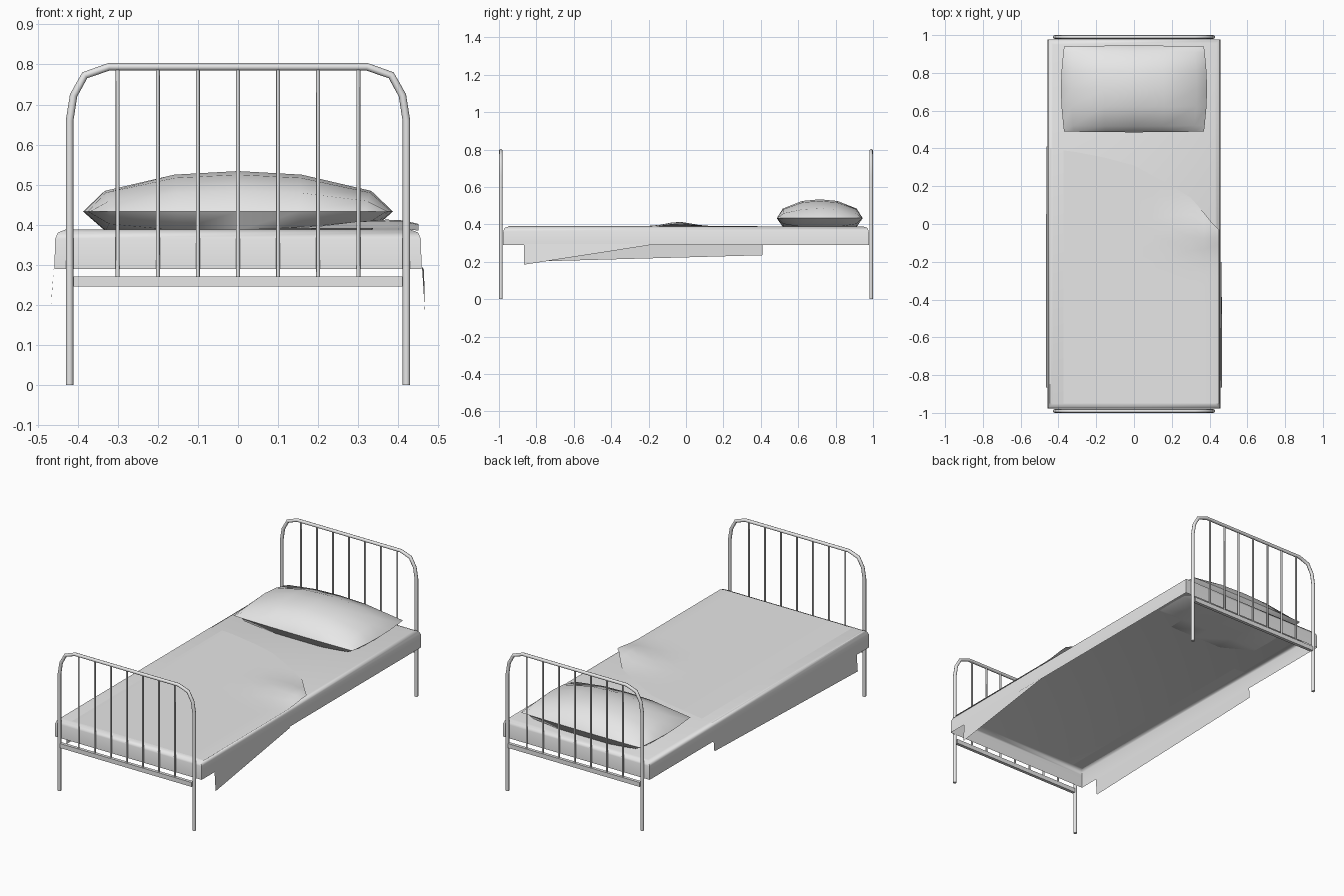
import bpy, bmesh, math
from mathutils import Vector

cube = bpy.data.objects.get("Cube")
if cube:
    bpy.data.objects.remove(cube, do_unlink=True)

grey = bpy.data.materials.new("plain_grey")
grey.use_nodes = True
grey.diffuse_color = (0.8, 0.8, 0.8, 1)
grey.node_tree.nodes["Principled BSDF"].inputs["Base Color"].default_value = (0.8, 0.8, 0.8, 1)


def finish(name, bm, angle=40):
    """Turn a bmesh into a shaded object."""
    mesh = bpy.data.meshes.new(name)
    bm.to_mesh(mesh)
    bm.free()
    mesh.materials.append(grey)
    obj = bpy.data.objects.new(name, mesh)
    bpy.context.collection.objects.link(obj)
    bpy.ops.object.select_all(action='DESELECT')
    obj.select_set(True)
    bpy.context.view_layer.objects.active = obj
    bpy.ops.object.shade_smooth_by_angle(angle=math.radians(angle))
    return obj


def tube(name, points, radius):
    """Eight-sided tube along a polyline."""
    curve = bpy.data.curves.new(name, 'CURVE')
    curve.dimensions = '3D'
    curve.bevel_depth = radius
    curve.bevel_resolution = 2
    curve.use_fill_caps = True
    spline = curve.splines.new('POLY')
    spline.points.add(len(points) - 1)
    for p, co in zip(spline.points, points):
        p.co = (*co, 1)
    curve.materials.append(grey)
    obj = bpy.data.objects.new(name, curve)
    bpy.context.collection.objects.link(obj)


def grid(bm, rows):
    """Quads between equal-length rows of points."""
    verts = [[bm.verts.new(p) for p in row] for row in rows]
    for a, b in zip(verts, verts[1:]):
        for i in range(len(a) - 1):
            bm.faces.new((a[i], a[i + 1], b[i + 1], b[i]))


# End frames: arched tube, lower rail and spindles
half_arch = [(0.42, 0), (0.42, 0.66), (0.41, 0.723), (0.382, 0.773), (0.322, 0.794)]
for end, y in (("head", 0.99), ("foot", -0.99)):
    arch = [(-x, y, z) for x, z in half_arch] + [(x, y, z) for x, z in reversed(half_arch)]
    tube(end + "_frame", arch, 0.0095)
    for i in range(-3, 4):
        tube(f"{end}_spindle_{i + 4}", [(i * 0.1, y, 0.265), (i * 0.1, y, 0.79)], 0.005)
    bm = bmesh.new()
    bmesh.ops.create_cube(bm, size=1)
    bmesh.ops.scale(bm, vec=(0.82, 0.018, 0.025), verts=bm.verts)
    bmesh.ops.translate(bm, vec=(0, y, 0.258), verts=bm.verts)
    finish(end + "_rail", bm)

# Mattress: shell open underneath with a rounded upper edge
bm = bmesh.new()
rings = []
for hx, hy, z in ((0.458, 0.978, 0.29), (0.456, 0.977, 0.365), (0.449, 0.97, 0.381), (0.43, 0.95, 0.388)):
    rings.append([bm.verts.new((sx * hx, sy * hy, z)) for sx, sy in ((-1, -1), (1, -1), (1, 1), (-1, 1))])
for a, b in zip(rings, rings[1:]):
    for i in range(4):
        j = (i + 1) % 4
        bm.faces.new((a[i], a[j], b[j], b[i]))
bm.faces.new(rings[-1])
finish("mattress", bm, 50)

# Blanket: slanted upper edge and a rumpled ridge near one side
edge = [(-0.445, 0.4), (-0.3, 0.38), (-0.15, 0.35), (0, 0.31), (0.1, 0.255),
        (0.2, 0.2), (0.3, 0.14), (0.37, 0.06), (0.41, 0.01), (0.45, -0.03)]
rows = []
for k in range(15):
    t = 1 - (1 - k / 14) ** 1.6
    row = []
    for x, top in edge:
        y = -0.95 + t * (top + 0.95)
        bump = 0.023 * math.exp(-((x - 0.36) / 0.16) ** 2 - ((y + 0.04) / 0.09) ** 2)
        side = 0.005 if abs(x) > 0.44 else 0
        row.append((x, y, 0.3905 - side + bump))
    rows.append(row)
bm = bmesh.new()
grid(bm, rows)
finish("blanket", bm, 60)

# Blanket flaps hanging below the mattress
for name, s, y1, z0, z1 in (("left_flap", 1, -0.2, 0.185, 0.288), ("right_flap", -1, 0.41, 0.2, 0.235)):
    bm = bmesh.new()
    grid(bm, [[(s * 0.459, -0.865, 0.295), (s * 0.459, y1, 0.295)],
              [(s * 0.466, -0.865, z0), (s * 0.464, y1, z1)]])
    finish(name, bm)

# Pillow: domed top, flatter underside, pinched outline
steps = (-1, -0.86, -0.41, 0, 0.41, 0.86, 1)
bm = bmesh.new()
for upper in (True, False):
    rows = []
    for v in steps if upper else reversed(steps):
        row = []
        for u in steps:
            dome = math.sqrt((1 - u * u) * (1 - v * v))
            x = 0.37 * u * (1 + 0.045 * (1 - v * v))
            y = 0.715 + 0.225 * v * (1 + 0.02 * (1 - u * u))
            z = 0.433 + (0.101 * dome if upper else -0.047 * min(1, 2.5 * dome))
            row.append(Vector((x, y, z)))
        rows.append(row)
    grid(bm, rows)
bmesh.ops.remove_doubles(bm, verts=bm.verts, dist=0.0005)
finish("pillow", bm, 50)
